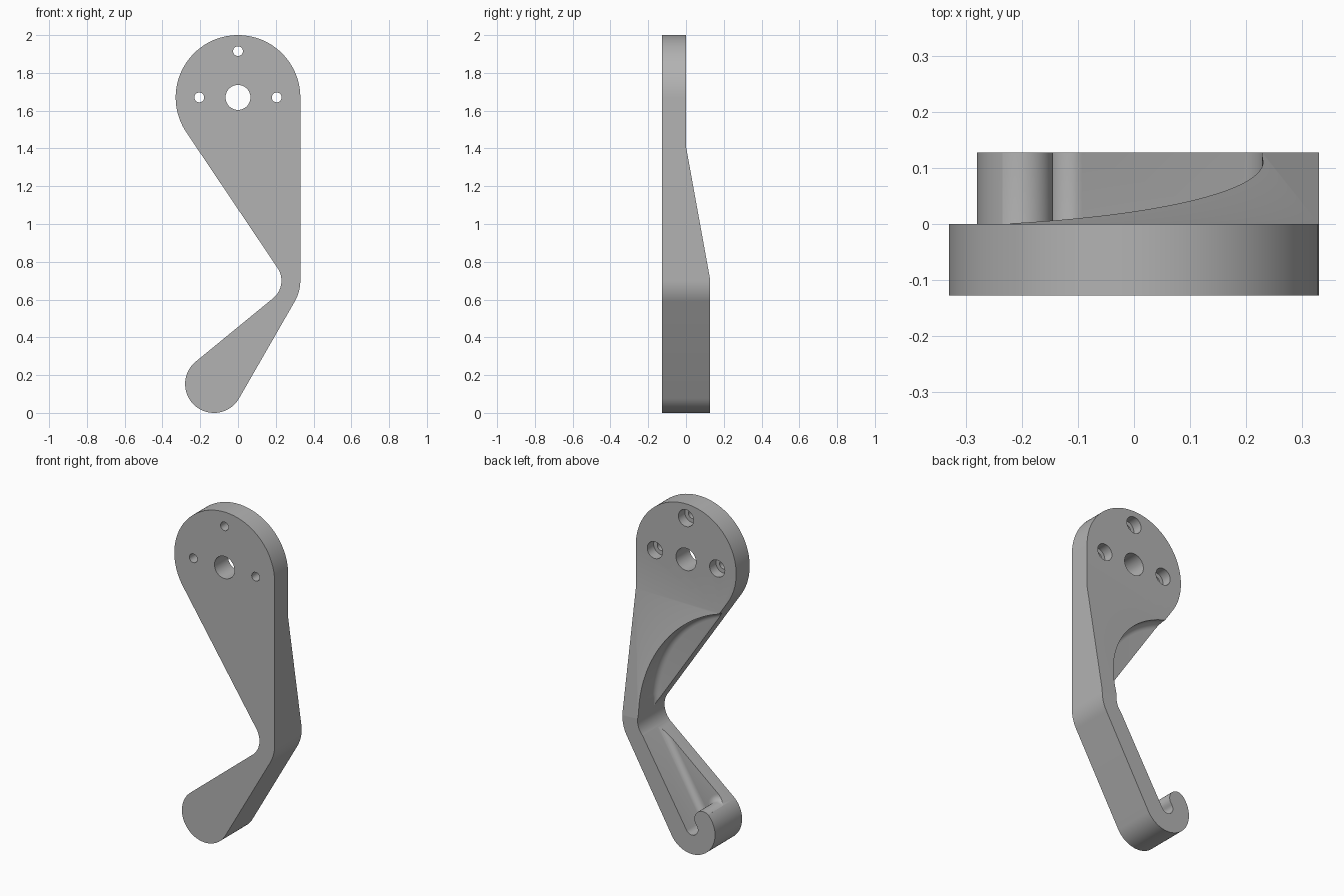
import bpy, bmesh
from math import sin, cos, radians
from mathutils import Vector

if "Cube" in bpy.data.objects:
    bpy.data.objects.remove(bpy.data.objects["Cube"])

HALF = 0.127                 # half of the full depth
HEAD = (0, 1.67)             # centre of the round mounting plate
BEND = (0.11, 0.70)          # centre of the elbow
HOOK = (-0.127, 0.153)       # centre of the round hook

grey = bpy.data.materials.new("plain grey")
grey.use_nodes = True
grey.diffuse_color = (0.45, 0.45, 0.45, 1)
grey.node_tree.nodes["Principled BSDF"].inputs["Base Color"].default_value = grey.diffuse_color


def arc(centre, r, a0, a1, n):
    """Points along an arc, angles in degrees."""
    angles = [radians(a0 + (a1 - a0) * i / n) for i in range(n + 1)]
    return [(centre[0] + r * cos(a), centre[1] + r * sin(a)) for a in angles]


def prism(name, points, start, end, axis="Y", rounding=0):
    """Extrude an outline along y (x, z points) or x (y, z points)."""
    bm = bmesh.new()
    place = (lambda p, d: (p[0], d, p[1])) if axis == "Y" else (lambda p, d: (d, p[0], p[1]))
    face = bm.faces.new([bm.verts.new(place(p, start)) for p in points])
    rim = list(face.edges)
    out = bmesh.ops.extrude_face_region(bm, geom=[face], use_keep_orig=True)
    shift = Vector(place((0, 0), end - start))
    bmesh.ops.translate(bm, vec=shift, verts=[g for g in out["geom"] if isinstance(g, bmesh.types.BMVert)])
    bmesh.ops.recalc_face_normals(bm, faces=bm.faces)
    if rounding:
        bmesh.ops.bevel(bm, geom=rim, offset=rounding, segments=6, profile=0.5, affect="EDGES")
        bmesh.ops.recalc_face_normals(bm, faces=bm.faces)
    mesh = bpy.data.meshes.new(name)
    bm.to_mesh(mesh)
    bm.free()
    mesh.materials.append(grey)
    obj = bpy.data.objects.new(name, mesh)
    bpy.context.collection.objects.link(obj)
    return obj


# Full-depth silhouette of the bracket
outline = (arc(HEAD, 0.33, 0, 213.6, 64) + arc(BEND, 0.12, 33.6, -51, 20)
           + arc(HOOK, 0.153, 129, 330, 44) + arc(BEND, 0.22, -30, 0, 10))
bracket = prism("hook_bracket", outline, -HALF, HALF)

# Sloped relief that thins the back of the mounting plate
relief = [(0, 1.41), (2 * HALF, 0.01), (2 * HALF, 2.3), (0, 2.3)]
cutters = [prism("back_relief", relief, -1, 1, axis="X")]

# Pocket behind the arm, leaving the outer rib and the curled hook tip
tip = arc(HOOK, 0.097, 140, 140, 1)[0]
pocket = (arc((-0.4, 0.8), 0.63, 74, 0, 36) + arc(BEND, 0.117, 0, -30, 8)
          + arc(HOOK, 0.04, -30, -220, 24) + arc(tip, 0.057, -40, 125, 20)[1:]
          + [(-0.5, 0.42), (-0.7, 0.6), (-0.7, 1.38)])
cutters.append(prism("arm_pocket", pocket, -0.045, 0.3, rounding=0.036))

# Centre bore and three counterbored screw holes
cutters.append(prism("centre_bore", arc(HEAD, 0.066, 0, 350, 35), -0.3, 0.3))
for x, z in ((-0.205, 1.67), (0.205, 1.67), (0, 1.915)):
    cutters.append(prism("screw_hole", arc((x, z), 0.026, 0, 345, 23), -0.3, 0.3))
    cutters.append(prism("counterbore", arc((x, z), 0.05, 0, 350, 35), -0.06, 0.3))

bpy.context.view_layer.objects.active = bracket
bracket.select_set(True)
for cutter in cutters:
    mod = bracket.modifiers.new(cutter.name, "BOOLEAN")
    mod.operation, mod.solver, mod.object = "DIFFERENCE", "EXACT", cutter
    bpy.ops.object.modifier_apply(modifier=mod.name)
    bpy.data.objects.remove(cutter)

bpy.ops.object.shade_smooth_by_angle(angle=radians(25))
